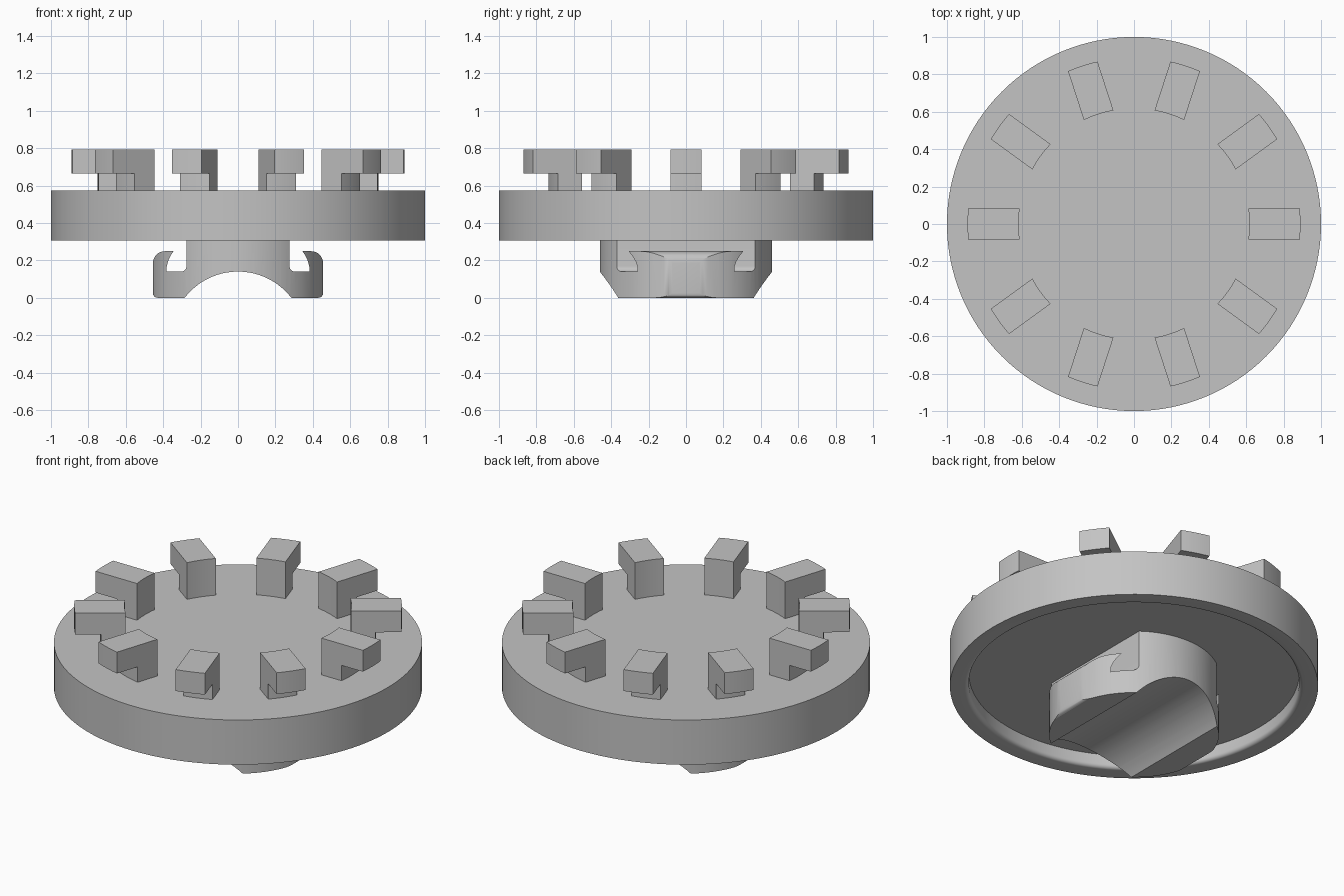
import bpy, bmesh
from math import sin, cos, pi, radians, sqrt, asin
from mathutils import Matrix

cube = bpy.data.objects.get("Cube")
if cube:
    bpy.data.objects.remove(cube)

grey = bpy.data.materials.new("plain_grey")
grey.use_nodes = True
colour = (0.55, 0.55, 0.55, 1)
grey.diffuse_color = colour
grey.node_tree.nodes["Principled BSDF"].inputs["Base Color"].default_value = colour

DISC_TOP, DISC_BOTTOM, FLOOR = 0.573, 0.305, 0.385
KNOB_R = 0.461


def arc(cx, cz, r, a0, a1, n=8):
    """Points along a circular arc, angles in degrees."""
    steps = [radians(a0 + (a1 - a0) * i / n) for i in range(n + 1)]
    return [(cx + r * cos(a), cz + r * sin(a)) for a in steps]


def finish(bm, name):
    bmesh.ops.recalc_face_normals(bm, faces=bm.faces[:])
    mesh = bpy.data.meshes.new(name)
    bm.to_mesh(mesh)
    bm.free()
    return add(mesh, name)


def add(mesh, name):
    mesh.materials.clear()
    mesh.materials.append(grey)
    mesh.shade_smooth()
    mesh.set_sharp_from_angle(angle=radians(30))
    obj = bpy.data.objects.new(name, mesh)
    bpy.context.collection.objects.link(obj)
    return obj


def loft(loops, name):
    """Bridge closed loops of points in order and cap both ends."""
    bm = bmesh.new()
    rings = [[bm.verts.new(p) for p in loop] for loop in loops]
    for a, b in zip(rings, rings[1:]):
        for i in range(len(a)):
            j = (i + 1) % len(a)
            bm.faces.new((a[i], a[j], b[j], b[i]))
    bm.faces.new(rings[0])
    bm.faces.new(rings[-1])
    return finish(bm, name)


# Disc with a recessed underside and a rounded inner rim
profile = [(0, DISC_TOP), (1, DISC_TOP), (1, DISC_BOTTOM)]
profile += arc(0.92, DISC_BOTTOM + 0.023, 0.023, 270, 180, 6)
profile += [(0.897, FLOOR), (0, FLOOR)]
bm = bmesh.new()
verts = [bm.verts.new((r, 0, z)) for r, z in profile]
edges = [bm.edges.new(pair) for pair in zip(verts, verts[1:])]
bmesh.ops.spin(bm, geom=verts + edges, cent=(0, 0, 0), axis=(0, 0, 1),
               angle=2 * pi, steps=128, use_duplicate=False)
bmesh.ops.remove_doubles(bm, verts=bm.verts[:], dist=0.0001)
finish(bm, "disc")

# Ring of ten overhanging teeth, curved inside and outside
tooth_profile = [(0.617, DISC_TOP), (0.75, DISC_TOP), (0.75, 0.665),
                 (0.89, 0.665), (0.89, 0.793), (0.617, 0.793)]
widths = [0.083 * (i / 4 - 1) for i in range(9)]
loops = [[(sqrt(r * r - y * y), y, z) for r, z in tooth_profile] for y in widths]
tooth = loft(loops, "tooth_1")
for k in range(1, 10):
    copy = bpy.data.objects.new(f"tooth_{k + 1}", tooth.data)
    copy.matrix_world = Matrix.Rotation(k * pi / 5, 4, "Z")
    bpy.context.collection.objects.link(copy)

# Knob: hooked wings and an arched groove, running front to back
half = arc(0.43, 0.025, 0.025, 270, 360, 6)
half += arc(0.391, 0.185, 0.064, 0, 90)
half += [(0.345, 0.249), (0.362, 0.222), (0.374, 0.195), (0.381, 0.168), (0.382, 0.14)]
half += arc(0.305, 0.17, 0.03, 270, 180, 6)
half += [(0.275, 0.42)]
groove_r = 0.36
spread = asin(0.285 / groove_r) * 180 / pi
groove = arc(0, 0.14 - groove_r, groove_r, 90 + spread, 90 - spread, 32)
groove = [(x, max(z, 0)) for x, z in groove]
section = half + [(-x, z) for x, z in reversed(half)] + groove
block = loft([[(x, y, z) for x, z in section] for y in (-0.6, 0.6)], "knob_block")

# Round the knob in plan by intersecting it with a cylinder
circle = [(KNOB_R * cos(2 * pi * i / 96), KNOB_R * sin(2 * pi * i / 96)) for i in range(96)]
cutter = loft([[(x, y, z) for x, y in circle] for z in (-0.2, 0.6)], "knob_cutter")
cutter.hide_render = True
mod = block.modifiers.new("round", "BOOLEAN")
mod.operation = "INTERSECT"
mod.solver = "EXACT"
mod.object = cutter
bpy.context.view_layer.update()
graph = bpy.context.evaluated_depsgraph_get()
knob_mesh = bpy.data.meshes.new_from_object(block.evaluated_get(graph))
for helper in (block, cutter):
    bpy.data.objects.remove(helper)
add(knob_mesh, "knob")
